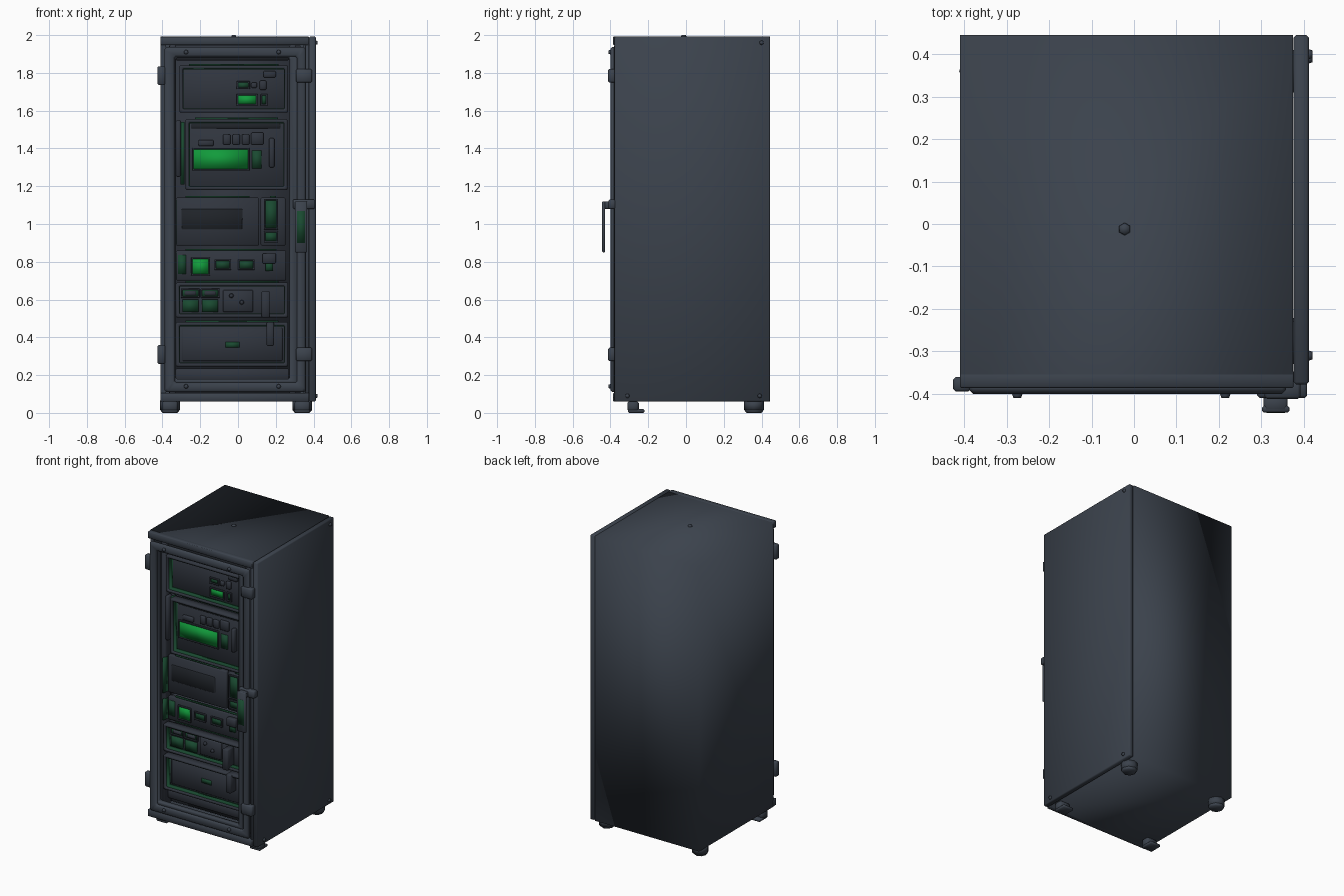
import bpy
import bmesh
from mathutils import Matrix, Vector

default_cube = bpy.data.objects.get("Cube")
if default_cube:
    bpy.data.objects.remove(default_cube, do_unlink=True)


def make_material(name, red, green, blue):
    material = bpy.data.materials.new(name)
    material.use_nodes = True
    colour = (red, green, blue, 1)
    material.diffuse_color = colour
    shader = material.node_tree.nodes["Principled BSDF"]
    shader.inputs["Base Color"].default_value = colour
    shader.inputs["Roughness"].default_value = 0.7
    return material


STEEL = make_material("blue grey steel", 0.044, 0.055, 0.073)
FACEPLATE = make_material("dark faceplate", 0.03, 0.036, 0.049)
VENT = make_material("black vent", 0.014, 0.017, 0.022)
GLOW = make_material("bright green screen", 0.006, 0.33, 0.045)
DIM = make_material("dim green", 0.01, 0.068, 0.03)


def finish(name, bm, material, bevel=0.0):
    """Bevel, shade smooth and link a mesh."""
    if bevel:
        bmesh.ops.bevel(bm, geom=bm.edges[:], offset=bevel, segments=1,
                        profile=0.5, affect='EDGES', clamp_overlap=True)
    bmesh.ops.recalc_face_normals(bm, faces=bm.faces[:])
    for face in bm.faces:
        face.smooth = True
    mesh = bpy.data.meshes.new(name)
    bm.to_mesh(mesh)
    bm.free()
    mesh.materials.append(material)
    obj = bpy.data.objects.new(name, mesh)
    bpy.context.collection.objects.link(obj)
    return obj


def box_mesh(x, y, z):
    """Box from three (low, high) ranges."""
    bm = bmesh.new()
    bmesh.ops.create_cube(bm, size=1)
    for v in bm.verts:
        v.co = Vector([(lo + hi) / 2 + c * (hi - lo)
                       for c, (lo, hi) in zip(v.co, (x, y, z))])
    return bm


def box(name, x, y, z, material=STEEL, bevel=0.006):
    return finish(name, box_mesh(x, y, z), material, bevel)


def frame(name, x, y, z, border, material=STEEL, bevel=0.006):
    """Rectangular ring; border is left, right, bottom, top width."""
    left, right, bottom, top = border
    inner_x = (x[0] + left, x[1] - right)
    inner_z = (z[0] + bottom, z[1] - top)
    bm = bmesh.new()
    rings = []
    for depth in y:
        for xs, zs in ((x, z), (inner_x, inner_z)):
            rings.append([bm.verts.new((xs[i], depth, zs[j]))
                          for i, j in ((0, 0), (1, 0), (1, 1), (0, 1))])
    front_out, front_in, back_out, back_in = rings
    for a, b in ((front_out, front_in), (front_in, back_in),
                 (back_in, back_out), (back_out, front_out)):
        for i in range(4):
            k = (i + 1) % 4
            bm.faces.new((a[i], a[k], b[k], b[i]))
    return finish(name, bm, material, bevel)


def stud(name, location, axis, radius=0.013, height=0.012, sides=8, taper=0.7,
         material=STEEL):
    """Tapered round part standing out along an axis."""
    bm = bmesh.new()
    turn = Vector((0, 0, 1)).rotation_difference(Vector(axis)).to_matrix().to_4x4()
    bmesh.ops.create_cone(bm, cap_ends=True, segments=sides, radius1=radius,
                          radius2=radius * taper, depth=height,
                          matrix=Matrix.Translation(location) @ turn)
    return finish(name, bm, material)


# Cabinet shell, one smooth skin with a deep opening behind a sharp front rim
shell = box_mesh((-0.41, 0.374), (-0.355, 0.445), (0.06, 1.992))
shell.normal_update()
front = min(shell.faces, key=lambda f: f.calc_center_median().y)
for edge in front.edges:
    edge.smooth = False
bmesh.ops.inset_region(shell, faces=[front], thickness=0.04)
cavity = bmesh.ops.extrude_face_region(shell, geom=[front])
bmesh.ops.translate(shell, vec=(0, 0.74, 0),
                    verts=[g for g in cavity["geom"] if isinstance(g, bmesh.types.BMVert)])
if front.is_valid:
    bmesh.ops.delete(shell, geom=[front], context='FACES_ONLY')
finish("cabinet_shell", shell, STEEL)

# Removable side panel, held off by spacers
box("side_panel", (0.376, 0.412), (-0.378, 0.445), (0.06, 1.992))
for spacer_y in (-0.28, 0.36):
    box("panel_spacer", (0.365, 0.385), (spacer_y - 0.05, spacer_y + 0.05),
        (0.1, 1.95), bevel=0)
for y, z in ((0.4, 1.96), (0.39, 0.09), (-0.31, 0.09)):
    stud("panel_screw", (0.414, y, z), (1, 0, 0))

# Front lips and post around the door
box("top_lip", (-0.41, 0.376), (-0.386, -0.345), (1.948, 1.992), bevel=0.003)
box("bottom_lip", (-0.41, 0.376), (-0.386, -0.345), (0.06, 0.105), bevel=0.003)
box("latch_post", (0.358, 0.376), (-0.382, -0.345), (0.1, 1.95))

# Door: outer bar frame and a thinner inner frame
frame("door_frame", (-0.388, 0.358), (-0.4, -0.372), (0.11, 1.936),
      (0.052, 0.045, 0.05, 0.05), bevel=0.009)
frame("door_inner_frame", (-0.34, 0.318), (-0.388, -0.35), (0.155, 1.89),
      (0.012, 0.045, 0.025, 0.012))
for x in (-0.275, 0.215):
    for z in (0.14, 1.91):
        stud("door_screw", (x, -0.404, z), (0, -1, 0))

# Hinges and latches, repeated at both heights
for z in (0.31, 1.785):
    box("hinge", (-0.426, -0.385), (-0.395, -0.36), (z - 0.05, z + 0.05))
    box("latch_block", (0.308, 0.392), (-0.412, -0.37), (z - 0.035, z + 0.035))

# Door handle
box("handle_mount", (0.29, 0.408), (-0.41, -0.37), (1.08, 1.13))
box("handle_arm", (0.305, 0.362), (-0.443, -0.4), (1.08, 1.12))
box("handle_grip", (0.302, 0.366), (-0.444, -0.428), (0.85, 1.12), bevel=0.004)
box("handle_inlay", (0.312, 0.356), (-0.4455, -0.44), (0.9, 1.07), DIM, bevel=0)

# Feet: round blocks behind, stepped feet in front; roof knob
for x in (-0.36, 0.34):
    stud("rear_foot", (x, 0.36, 0.04), (0, 0, -1), 0.052, 0.05, taper=1)
    stud("rear_foot_base", (x, 0.36, 0.0075), (0, 0, -1), 0.052, 0.015, taper=0.75)
    box("front_foot", (x - 0.042, x + 0.042), (-0.31, -0.25), (0.005, 0.065), bevel=0.012)
    box("front_foot_base", (x - 0.04, x + 0.04), (-0.308, -0.22), (0, 0.02))
stud("roof_knob", (-0.022, -0.012, 1.995), (0, 0, 1), 0.016, 0.01, 6)

FACE_Y = -0.285

# Mounting rails and dark wall behind the equipment
for x in (-0.345, 0.29):
    box("mounting_rail", (x - 0.018, x + 0.018), (-0.31, -0.25), (0.1, 1.95), FACEPLATE)
box("rear_panel", (-0.365, 0.33), (-0.2, -0.19), (0.105, 1.945), FACEPLATE, bevel=0)
box("lower_blank_panel", (-0.33, 0.27), (FACE_Y, -0.25), (0.165, 0.235), FACEPLATE)
box("upper_vent", (-0.33, 0.27), (FACE_Y, -0.25), (1.865, 1.9), VENT)


def unit(name, x, z, rimmed=False):
    """Rack unit: chassis, faceplate and green seam, plus a lined rim or a side glow."""
    box(name + "_chassis", (x[0] + 0.008, x[1] - 0.008), (FACE_Y + 0.02, 0.2), z, FACEPLATE)
    box(name + "_faceplate", x, (FACE_Y, FACE_Y + 0.03), z, FACEPLATE)
    box(name + "_seam", (x[0] + 0.05, x[1] - 0.05), (FACE_Y + 0.01, FACE_Y + 0.02),
        (z[1], z[1] + 0.008), DIM, 0)
    if rimmed:
        frame(name + "_rim", x, (FACE_Y - 0.05, FACE_Y + 0.01), z, (0.018,) * 4,
              FACEPLATE, 0.005)
        frame(name + "_rim_lining", (x[0] + 0.01, x[1] - 0.01),
              (FACE_Y - 0.04, FACE_Y + 0.01), (z[0] + 0.01, z[1] - 0.01),
              (0.012,) * 4, DIM, 0)
    else:
        box(name + "_side_glow", (-0.338, -0.326), (FACE_Y - 0.045, FACE_Y),
            (z[0] + 0.01, z[1] - 0.01), DIM, 0)


def detail(name, x, z, material=FACEPLATE, rise=0.015):
    """Button, screen or lever standing on a faceplate."""
    thin = material in (GLOW, DIM)
    return box(name, x, (FACE_Y - rise, FACE_Y + 0.005), z, material, 0 if thin else 0.005)


def screen(name, x, z, material=GLOW):
    """Lit plate with a dark bezel."""
    detail(name, x, z, material, 0.006)
    frame(name + "_bezel", (x[0] - 0.008, x[1] + 0.008), (FACE_Y - 0.013, FACE_Y),
          (z[0] - 0.008, z[1] + 0.008), (0.008,) * 4, FACEPLATE, 0.002)


# Top unit with small displays
unit("control_unit", (-0.31, 0.265), (1.59, 1.84), True)
screen("control_display", (0.0, 0.095), (1.635, 1.68))
screen("control_indicator", (0.0, 0.055), (1.722, 1.748), DIM)
detail("control_switch", (0.07, 0.1), (1.72, 1.75))
detail("control_slider", (0.115, 0.15), (1.71, 1.76))
detail("control_badge_plate", (0.135, 0.2), (1.775, 1.81))
screen("control_gauge", (0.128, 0.148), (1.635, 1.68), DIM)

# Monitor unit with the large screen
unit("monitor_unit", (-0.277, 0.262), (1.18, 1.555), True)
detail("monitor_vent", (-0.25, 0.225), (1.503, 1.53), VENT, 0.004)
screen("monitor_screen", (-0.235, 0.052), (1.29, 1.395))
detail("monitor_side_panel", (0.075, 0.125), (1.295, 1.39), DIM, 0.005)
detail("monitor_key", (-0.21, -0.13), (1.412, 1.445))
for x in (-0.08, -0.03, 0.02):
    detail("monitor_button", (x, x + 0.04), (1.42, 1.475))
detail("monitor_dial_block", (0.07, 0.135), (1.42, 1.485))
detail("monitor_handle", (0.165, 0.192), (1.3, 1.455), rise=0.03)
box("monitor_side_glow", (-0.305, -0.283), (FACE_Y, FACE_Y + 0.04), (1.21, 1.54), DIM, 0)
box("monitor_side_bar", (-0.328, -0.303), (FACE_Y - 0.03, FACE_Y + 0.02), (1.25, 1.55),
    FACEPLATE)

# Drive unit with a recessed label area and slots
unit("drive_unit", (-0.328, 0.112), (0.885, 1.14))
unit("drive_slot_unit", (0.12, 0.252), (0.885, 1.14))
detail("drive_recess", (-0.3, 0.025), (0.97, 1.08), VENT, 0.005)
screen("drive_upper_slot", (0.145, 0.205), (0.98, 1.125), DIM)
screen("drive_lower_slot", (0.145, 0.205), (0.91, 0.955), DIM)

# Switch unit with a square lamp
unit("switch_unit", (-0.328, 0.255), (0.7, 0.86))
screen("switch_lamp", (-0.24, -0.155), (0.735, 0.815))
detail("switch_side_light", (-0.318, -0.275), (0.735, 0.835), DIM, 0.005)
for x in (-0.125, 0.0):
    screen("switch_port", (x + 0.008, x + 0.08), (0.765, 0.805), DIM)
detail("switch_toggle", (0.13, 0.2), (0.79, 0.845), rise=0.03)
detail("switch_toggle_base", (0.145, 0.185), (0.75, 0.8), DIM)

# Power unit with socket blocks and a lever
unit("power_unit", (-0.328, 0.265), (0.505, 0.69), True)
for x in (-0.295, -0.19):
    detail("power_lower_socket", (x, x + 0.085), (0.535, 0.6), DIM)
    screen("power_upper_socket", (x, x + 0.085), (0.617, 0.65), DIM)
    detail("power_plug", (x + 0.012, x + 0.073), (0.622, 0.645))
detail("power_block", (-0.08, 0.08), (0.535, 0.65))
for x, z in ((-0.035, 0.62), (0.02, 0.585)):
    stud("power_knob", (x, FACE_Y - 0.02, z), (0, -1, 0), material=FACEPLATE)
detail("power_lever", (0.125, 0.168), (0.505, 0.645), rise=0.065)

# Bottom storage unit
unit("storage_unit", (-0.328, 0.265), (0.245, 0.48), True)
detail("storage_drawer", (-0.295, 0.235), (0.275, 0.45), rise=0.01)
detail("storage_light", (-0.065, 0.007), (0.345, 0.375), DIM, 0.012)
detail("storage_lever", (0.152, 0.19), (0.355, 0.48), rise=0.065)
